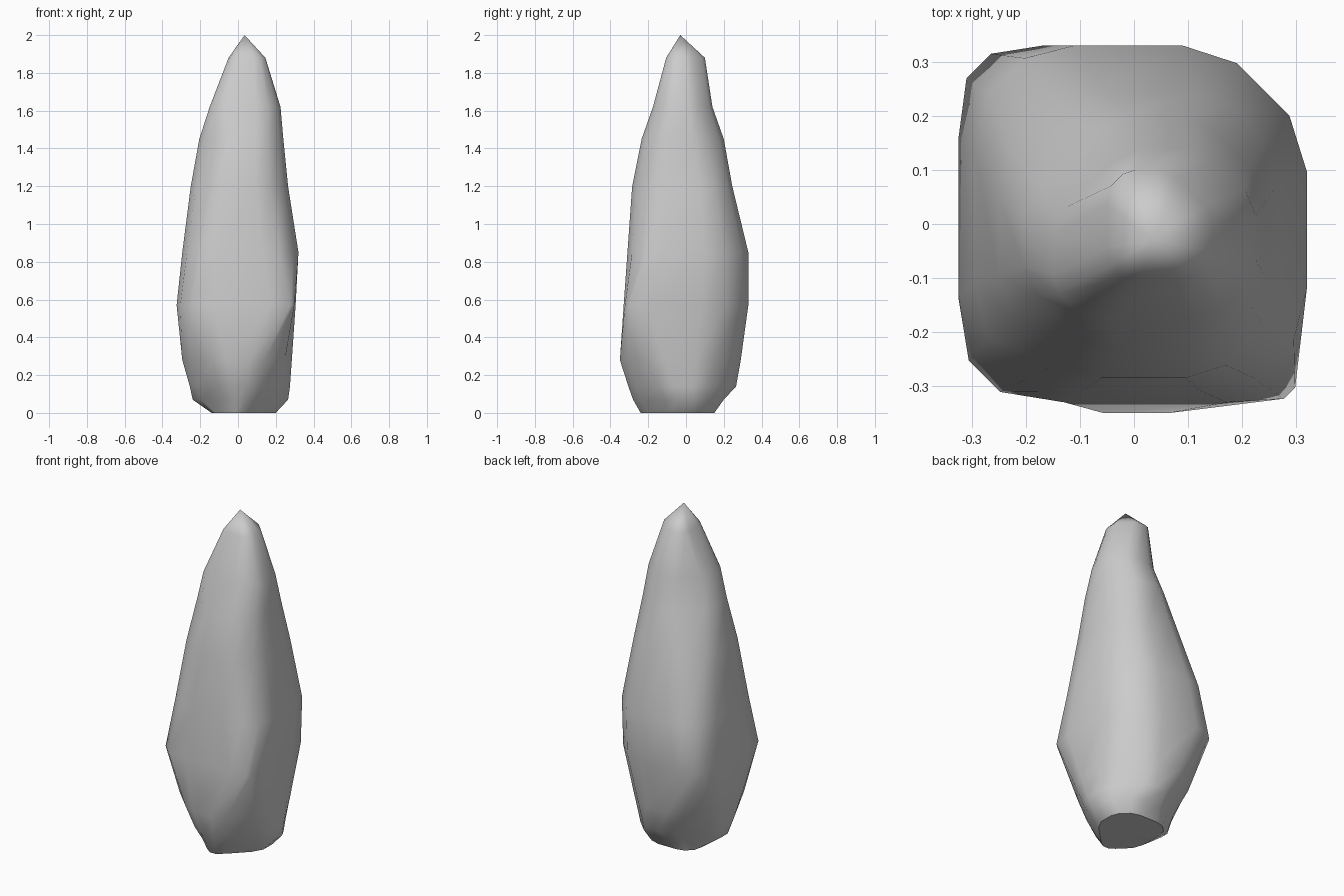
import bpy, bmesh, math

if "Cube" in bpy.data.objects:
    bpy.data.objects.remove(bpy.data.objects["Cube"])

# Each ring: height, then its reach in 8 directions (every 45 degrees from +x, anticlockwise)
RINGS = [
    (0.00, .200, .190, .150, .160, .140, .190, .240, .190),
    (0.07, .265, .235, .200, .180, .240, .220, .280, .235),
    (0.14, .275, .250, .265, .210, .255, .260, .305, .270),
    (0.28, .285, .280, .290, .290, .295, .315, .350, .320),
    (0.57, .305, .340, .330, .410, .325, .395, .330, .425),
    (0.85, .320, .345, .330, .360, .295, .340, .310, .360),
    (1.20, .265, .280, .245, .250, .250, .280, .285, .305),
    (1.45, .240, .225, .200, .170, .205, .220, .235, .265),
    (1.62, .225, .190, .140, .110, .150, .190, .175, .225),
    (1.88, .145, .115, .100, .080, .050, .085, .105, .150),
]
APEX = (0.035, -0.03, 2.0)
CUT = 0.2   # how far ring corners are chamfered


def ring_points(reach):
    """Octagon bounded by the eight reaches, with each corner chamfered."""
    corners = []
    for i in range(8):
        a, b = i * math.pi / 4, (i + 1) * math.pi / 4
        s, t = reach[i], reach[(i + 1) % 8]
        det = math.sin(b - a)
        corners.append(((s * math.sin(b) - t * math.sin(a)) / det,
                        (t * math.cos(a) - s * math.cos(b)) / det))
    points = []
    for i, p in enumerate(corners):
        for q, in ((corners[i - 1],), (corners[(i + 1) % 8],)):
            points.append((p[0] + (q[0] - p[0]) * CUT, p[1] + (q[1] - p[1]) * CUT))
    return points


# Rock body: rings skinned together, capped below, pointed on top
bm = bmesh.new()
loops = [[bm.verts.new((x, y, r[0])) for x, y in ring_points(r[1:])] for r in RINGS]
tip = bm.verts.new(APEX)
bm.faces.new(loops[0][::-1])
n = len(loops[0])
for low, high in zip(loops, loops[1:]):
    for i in range(n):
        j = (i + 1) % n
        bm.faces.new((low[i], low[j], high[j], high[i]))
for i in range(n):
    bm.faces.new((loops[-1][i], loops[-1][(i + 1) % n], tip))
bmesh.ops.recalc_face_normals(bm, faces=bm.faces)

mesh = bpy.data.meshes.new("rock_spire")
bm.to_mesh(mesh)
bm.free()
rock = bpy.data.objects.new("rock_spire", mesh)
bpy.context.collection.objects.link(rock)

# Smooth stone with crisp breaks at the base
bpy.context.view_layer.objects.active = rock
rock.select_set(True)
bpy.ops.object.shade_smooth_by_angle(angle=math.radians(40))
